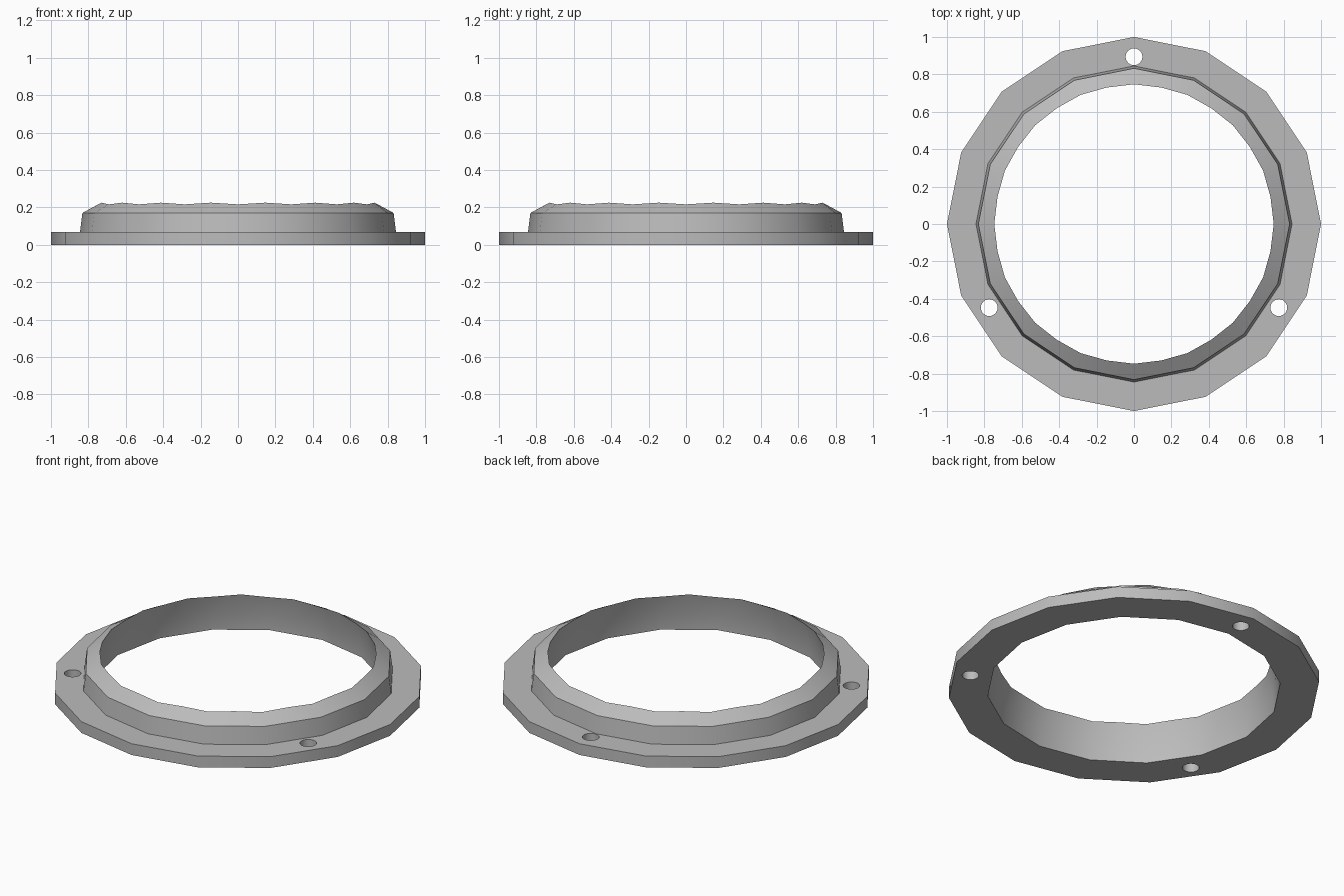
import bpy, bmesh, math

cube = bpy.data.objects.get("Cube")
if cube:
    bpy.data.objects.remove(cube)

SIDES = 16
STEPS = SIDES * 2
APOTHEM = math.cos(math.pi / SIDES)

grey = bpy.data.materials.new("plain_grey")
grey.use_nodes = True
grey.diffuse_color = (0.5, 0.5, 0.5, 1)
grey.node_tree.nodes["Principled BSDF"].inputs["Base Color"].default_value = (0.5, 0.5, 0.5, 1)


def make_object(name, bm):
    bmesh.ops.recalc_face_normals(bm, faces=bm.faces)
    mesh = bpy.data.meshes.new(name)
    bm.to_mesh(mesh)
    bm.free()
    mesh.materials.append(grey)
    obj = bpy.data.objects.new(name, mesh)
    bpy.context.collection.objects.link(obj)
    return obj


def ring(bm, r_corner, z_corner, r_mid=None, z_mid=None):
    """Sixteen-sided loop with an extra vertex in the middle of every side."""
    r_mid = r_corner * APOTHEM if r_mid is None else r_mid
    z_mid = z_corner if z_mid is None else z_mid
    loop = []
    for i in range(STEPS):
        a = math.tau * i / STEPS
        r, z = (r_mid, z_mid) if i % 2 else (r_corner, z_corner)
        loop.append(bm.verts.new((r * math.cos(a), r * math.sin(a), z)))
    return loop


# Flanged ring: flange, steep wall, chamfer, rounder rim, tapered bore
bm = bmesh.new()
loops = [ring(bm, r, z) for r, z in
         [(0.79, 0), (1, 0), (1, 0.067), (0.845, 0.067), (0.832, 0.17)]]
loops.append(ring(bm, 0.747, 0.216, 0.744, 0.225))
loops.append(ring(bm, 0.785, 0.09))
for a, b in zip(loops, loops[1:] + loops[:1]):
    for i in range(STEPS):
        j = (i + 1) % STEPS
        bm.faces.new((a[i], a[j], b[j], b[i]))
flange_ring = make_object("flange_ring", bm)

# Three bolt holes through the flange
bm = bmesh.new()
for k in range(3):
    a = math.pi / 2 + math.tau * k / 3
    made = bmesh.ops.create_cone(bm, cap_ends=True, segments=24,
                                 radius1=0.045, radius2=0.045, depth=0.4)
    bmesh.ops.translate(bm, verts=made["verts"],
                        vec=(0.894 * math.cos(a), 0.894 * math.sin(a), 0))
cutter = make_object("bolt_hole_cutter", bm)
cutter.hide_render = True

cut = flange_ring.modifiers.new("bolt_holes", "BOOLEAN")
cut.operation = "DIFFERENCE"
cut.solver = "EXACT"
cut.object = cutter

bpy.ops.object.select_all(action="DESELECT")
flange_ring.select_set(True)
bpy.context.view_layer.objects.active = flange_ring
bpy.ops.object.modifier_apply(modifier=cut.name)
bpy.data.objects.remove(cutter)
bpy.ops.object.shade_smooth_by_angle(angle=math.radians(24))
